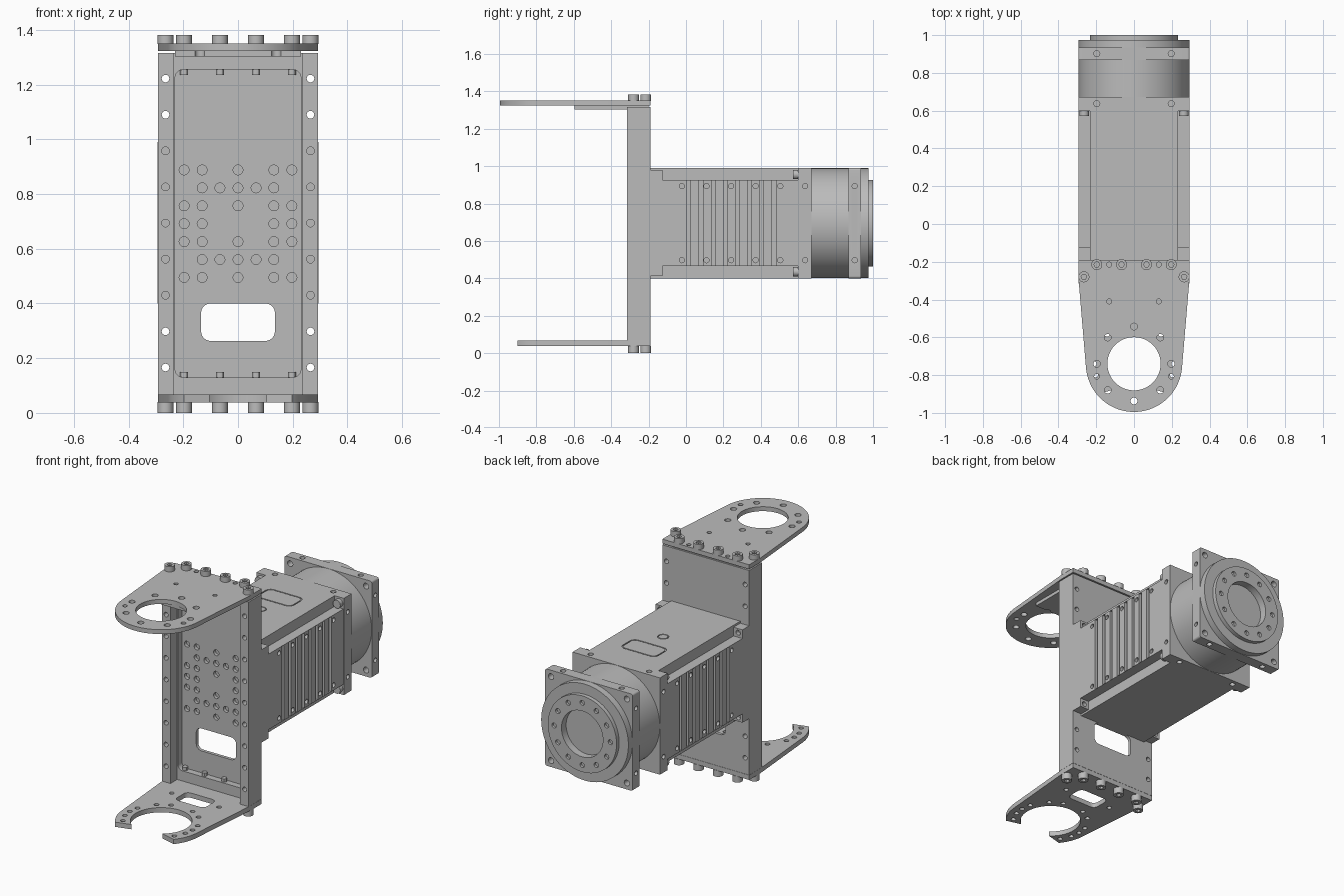
import bpy, bmesh, math

old = bpy.data.objects.get("Cube")
if old:
    bpy.data.objects.remove(old, do_unlink=True)

grey = bpy.data.materials.new("machined_grey")
grey.use_nodes = True
COLOUR = (0.5, 0.5, 0.5, 1)
grey.diffuse_color = COLOUR
grey.node_tree.nodes["Principled BSDF"].inputs["Base Color"].default_value = COLOUR


# ---- profile helpers: 2D outlines pushed along an axis
def circle(u, v, r, n=20):
    return [(u + r * math.cos(2 * math.pi * i / n), v + r * math.sin(2 * math.pi * i / n)) for i in range(n)]


def rect(u0, u1, v0, v1, r=0.0):
    if not r:
        return [(u0, v0), (u1, v0), (u1, v1), (u0, v1)]
    pts = []
    for k, (u, v) in enumerate([(u1 - r, v1 - r), (u0 + r, v1 - r), (u0 + r, v0 + r), (u1 - r, v0 + r)]):
        for i in range(7):
            a = math.pi / 2 * (k + i / 6)
            pts.append((u + r * math.cos(a), v + r * math.sin(a)))
    return pts


PLACE = {"x": lambda u, v, w: (w, u, v), "y": lambda u, v, w: (u, w, v), "z": lambda u, v, w: (u, v, w)}


def mesh_of(name, prisms):
    bm = bmesh.new()
    for pts, axis, a, b in prisms:
        put = PLACE[axis]
        low = [bm.verts.new(put(u, v, a)) for u, v in pts]
        high = [bm.verts.new(put(u, v, b)) for u, v in pts]
        bm.faces.new(low)
        bm.faces.new(high)
        for i in range(len(pts)):
            j = (i + 1) % len(pts)
            bm.faces.new((low[i], low[j], high[j], high[i]))
    bmesh.ops.recalc_face_normals(bm, faces=bm.faces)
    me = bpy.data.meshes.new(name)
    bm.to_mesh(me)
    bm.free()
    ob = bpy.data.objects.new(name, me)
    bpy.context.collection.objects.link(ob)
    return ob


def part(name, prisms, *cuts):
    """Solid made of prisms, minus each group of cutting prisms."""
    ob = mesh_of(name, prisms)
    for group in cuts:
        cutter = mesh_of("cutter", group)
        cutter.hide_render = True
        mod = ob.modifiers.new("cut", "BOOLEAN")
        mod.operation, mod.solver, mod.object = "DIFFERENCE", "EXACT", cutter
        bpy.context.view_layer.update()
        done = bpy.data.meshes.new_from_object(ob.evaluated_get(bpy.context.evaluated_depsgraph_get()))
        ob.modifiers.clear()
        ob.data = done
        bpy.data.objects.remove(cutter, do_unlink=True)
    ob.data.materials.clear()
    ob.data.materials.append(grey)
    bpy.ops.object.select_all(action="DESELECT")
    ob.select_set(True)
    bpy.context.view_layer.objects.active = ob
    bpy.ops.object.shade_smooth_by_angle(angle=math.radians(30))
    return ob


SIDES = (-1, 1)
W = 0.293      # half width of bracket and motor
ZC = 0.695     # motor axis height
YC = -0.74     # fork hole centre

# ---- upright channel bracket
rail_holes = [(circle(s * 0.265, 0.166 + 0.132 * i, 0.014), "y", -0.5, 0)
              for s in SIDES for i in range(9)]
grid_holes = []
wide, narrow = (-0.197, -0.131, 0, 0.131, 0.197), (-0.131, -0.066, 0, 0.066, 0.131)
for i, row in enumerate([wide, narrow, wide, wide, wide, narrow, wide]):
    for x in row:
        if not (i == 3 and x == 0):
            grid_holes.append((circle(x, 0.495 + 0.0655 * i, 0.018), "y", -0.5, 0))
window = (rect(-0.135, 0.135, 0.263, 0.4, 0.035), "y", -0.5, 0)
part("channel_bracket",
     [(rect(-W, W, 0.068, 1.315), "y", -0.315, -0.19)],
     [(rect(-0.235, 0.235, 0, 1.4), "y", -0.5, -0.25)],
     [(rect(-0.23, 0.23, 0.13, 1.255, 0.03), "y", -0.5, -0.21)],
     rail_holes + grid_holes + [window])


# ---- fork plates
def fork_outline():
    pts = [(W, -0.19), (W, -0.3)]
    for i in range(41):
        a = math.radians(-5 - 170 * i / 40)
        pts.append((0.255 * math.cos(a), YC + 0.255 * math.sin(a)))
    return pts + [(-W, -0.3), (-W, -0.19)]


def drill(u, v, r):
    return (circle(u, v, r), "z", -1, 2)


def ring(r, angles, size):
    return [drill(r * math.cos(math.radians(a)), YC + r * math.sin(math.radians(a)), size) for a in angles]


small = [drill(s * 0.131, y, 0.013) for s in SIDES for y in (-0.215, -0.41)]
top_holes = ring(0.197, range(0, 360, 45), 0.018) + small
top_holes += [drill(s * 0.197, -0.807, 0.014) for s in SIDES]
top_holes.append((circle(0, YC, 0.141, 48), "z", -1, 2))
part("top_fork_plate", [(fork_outline(), "z", 1.323, 1.35)], top_holes)
part("top_fork_backing", [(rect(-0.23, 0.23, -0.595, -0.2), "z", 1.303, 1.324)], top_holes)

mouth = [(-0.1, -0.8), (0.1, -0.8), (0.1, -0.875), (0.21, -0.905), (0.21, -1.1),
         (-0.21, -1.1), (-0.21, -0.905), (-0.1, -0.875)]
bottom_holes = ring(0.212, (-35, -16, 0, 17, 48, 70, 110, 132, 163, 180, 196, 215), 0.014)
bottom_holes += [drill(s * 0.16, -0.41, 0.014) for s in SIDES]
bottom_holes.append((rect(-0.1, 0.1, -0.47, -0.35, 0.03), "z", -1, 2))
part("bottom_fork_plate", [(fork_outline(), "z", 0.038, 0.067)],
     [(circle(0, YC, 0.171, 48), "z", -1, 2)], [(mouth, "z", -1, 2)], bottom_holes)

# ---- socket head screws holding the plates
spots = [(s * x, y) for s in SIDES for x, y in ((0.265, -0.28), (0.197, -0.215), (0.066, -0.215))]
for name, z0, z1, open_lo, open_hi in (("top_screws", 1.349, 1.382, 1.362, 1.5),
                                       ("bottom_screws", 0.0, 0.039, -0.1, 0.02)):
    part(name, [(circle(x, y, 0.029), "z", z0, z1) for x, y in spots],
         [(circle(x, y, 0.015, 6), "z", open_lo, open_hi) for x, y in spots])
tips = [p for p in spots if p[1] > -0.25]
part("screw_tips", [(circle(x, -0.228, 0.015, 12), "z", a, b)
                    for x, y in tips for a, b in ((1.235, 1.26), (0.125, 0.15))])

# ---- motor body: finned sides, narrower cover, end ears
fins = [(rect(0.005 + 0.065 * i, 0.025 + 0.065 * i, 0.467, 0.923), "x", min(s * 0.275, s * 0.4), max(s * 0.275, s * 0.4))
        for s in SIDES for i in range(8)]


def side_holes(ys):
    return [(circle(y, ZC + t * 0.198, 0.014, 16), "x", min(s * 0.27, s * 0.4), max(s * 0.27, s * 0.4))
            for s in SIDES for t in SIDES for y in ys]


part("motor_body", [(rect(-W, W, 0.465, 0.925), "y", -0.19, 0.6)],
     fins + side_holes([-0.022 + 0.1315 * i for i in range(5)]))

frame = [(rect(-0.12, 0.12, 0.335, 0.47, 0.035), "z", 0.984, 1.1),
         (circle(0, 0.22, 0.032, 24), "z", 0.984, 1.1)]
panel = [(rect(-0.113, 0.113, 0.342, 0.463, 0.03), "z", 0.97, 0.99),
         (circle(0, 0.22, 0.026, 24), "z", 0.97, 0.99)]
part("motor_cover", [(rect(-0.233, 0.233, 0.4, 0.99), "y", -0.19, 0.6)], frame)
part("cover_panels", panel)

corners = [(s, t) for s in SIDES for t in SIDES]
ears, ear_holes, heads = [], [], []
for s, t in corners:
    us, vs = sorted((s * 0.225, s * W)), sorted((ZC + t * 0.22, ZC + t * 0.283))
    ears.append((rect(*us, *vs), "y", -0.19, -0.125))
    ear_holes.append((circle(s * 0.264, ZC + t * 0.258, 0.015), "y", -0.15, 0))
    heads.append((circle(s * 0.264, ZC + t * 0.26, 0.025), "y", 0.573, 0.61))
part("motor_ears", ears, ear_holes)
part("flange_screws", heads)


# ---- front flange, gearbox and output
def cap_holes(y):
    return [(circle(s * 0.197, y, 0.016, 16), "z", a, b) for s in SIDES for a, b in ((0.97, 1.1), (0.3, 0.42))]


part("motor_flange", [(rect(-0.295, 0.295, 0.4, 0.99), "y", 0.598, 0.672)],
     cap_holes(0.637) + side_holes([0.637]))
part("gearbox_drum", [(circle(0, ZC, 0.294, 96), "y", 0.67, 0.975)],
     [(circle(0, ZC, 0.14, 48), "y", 0.955, 1.1)])
part("gearbox_square_plate", [(rect(-0.295, 0.295, 0.4, 0.99, 0.012), "y", 0.868, 0.935)],
     cap_holes(0.902) + side_holes([0.902])
     + [(circle(s * 0.256, ZC + t * 0.256, 0.018), "y", 0.8, 1.1) for s, t in corners])
bolt_ring = [(circle(0.19 * math.cos(i * math.pi / 6), ZC + 0.19 * math.sin(i * math.pi / 6), 0.015, 16),
              "y", 0.985, 1.1) for i in range(12)]
part("output_disc", [(circle(0, ZC, 0.232, 72), "y", 0.974, 1.0)],
     [(circle(0, ZC, 0.14, 48), "y", 0.9, 1.1)] + bolt_ring)
